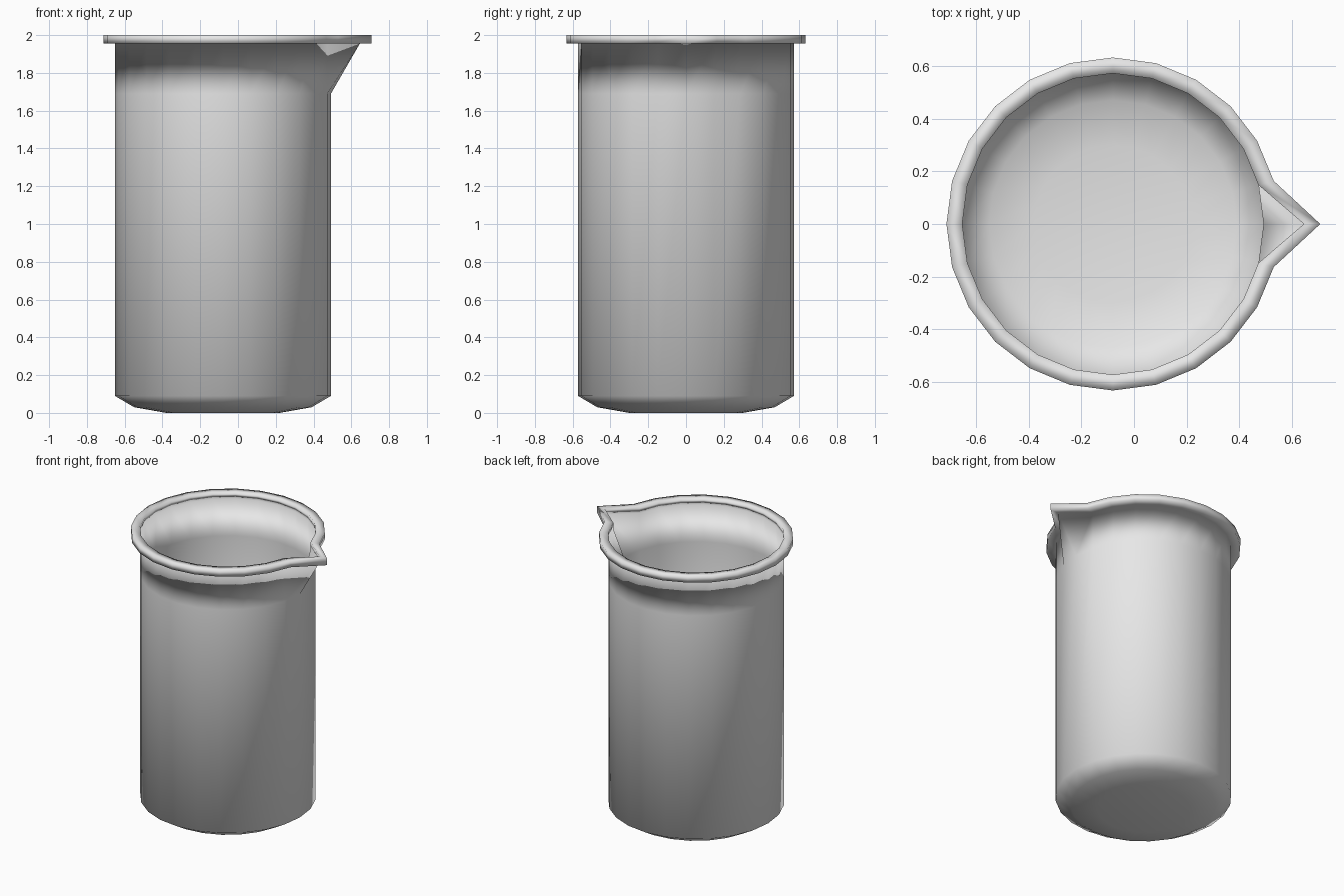
import bpy
import bmesh
from math import cos, sin, tau

cube = bpy.data.objects.get("Cube")
if cube:
    bpy.data.objects.remove(cube, do_unlink=True)

SIDES = 24
CENTRE_X = -0.08

# One grey material
grey = bpy.data.materials.new("plain grey")
grey.use_nodes = True
colour = (0.8, 0.8, 0.8, 1)
grey.diffuse_color = colour
grey.node_tree.nodes["Principled BSDF"].inputs["Base Color"].default_value = colour

bm = bmesh.new()


def ring(radius, z, spout_x=None):
    """Circle of vertices; the one facing +x may be pulled out to form the spout."""
    verts = []
    for i in range(SIDES):
        a = tau * i / SIDES
        x = CENTRE_X + radius * cos(a)
        if i == 0 and spout_x is not None:
            x = spout_x
        verts.append(bm.verts.new((x, radius * sin(a), z)))
    return verts


def bridge(lower, upper):
    for i in range(SIDES):
        j = (i + 1) % SIDES
        bm.faces.new((lower[i], lower[j], upper[j], upper[i]))


# Rounded base and thin wall
base = ring(0.30, 0)
wall_top = ring(0.572, 1.955, 0.645)
body = [base, ring(0.47, 0.03), ring(0.572, 0.09), ring(0.572, 1.69), wall_top]

# Thick rim folded outwards, closing back onto the wall
rim = [ring(0.632, 1.955, 0.707), ring(0.632, 2.0, 0.707),
       ring(0.572, 2.0, 0.645), wall_top]

loops = body + rim
for lower, upper in zip(loops, loops[1:]):
    bridge(lower, upper)
bm.faces.new(list(reversed(base)))

for face in bm.faces:
    face.smooth = True

mesh = bpy.data.meshes.new("beaker")
bm.to_mesh(mesh)
bm.free()
mesh.materials.append(grey)
beaker = bpy.data.objects.new("beaker", mesh)
bpy.context.collection.objects.link(beaker)
